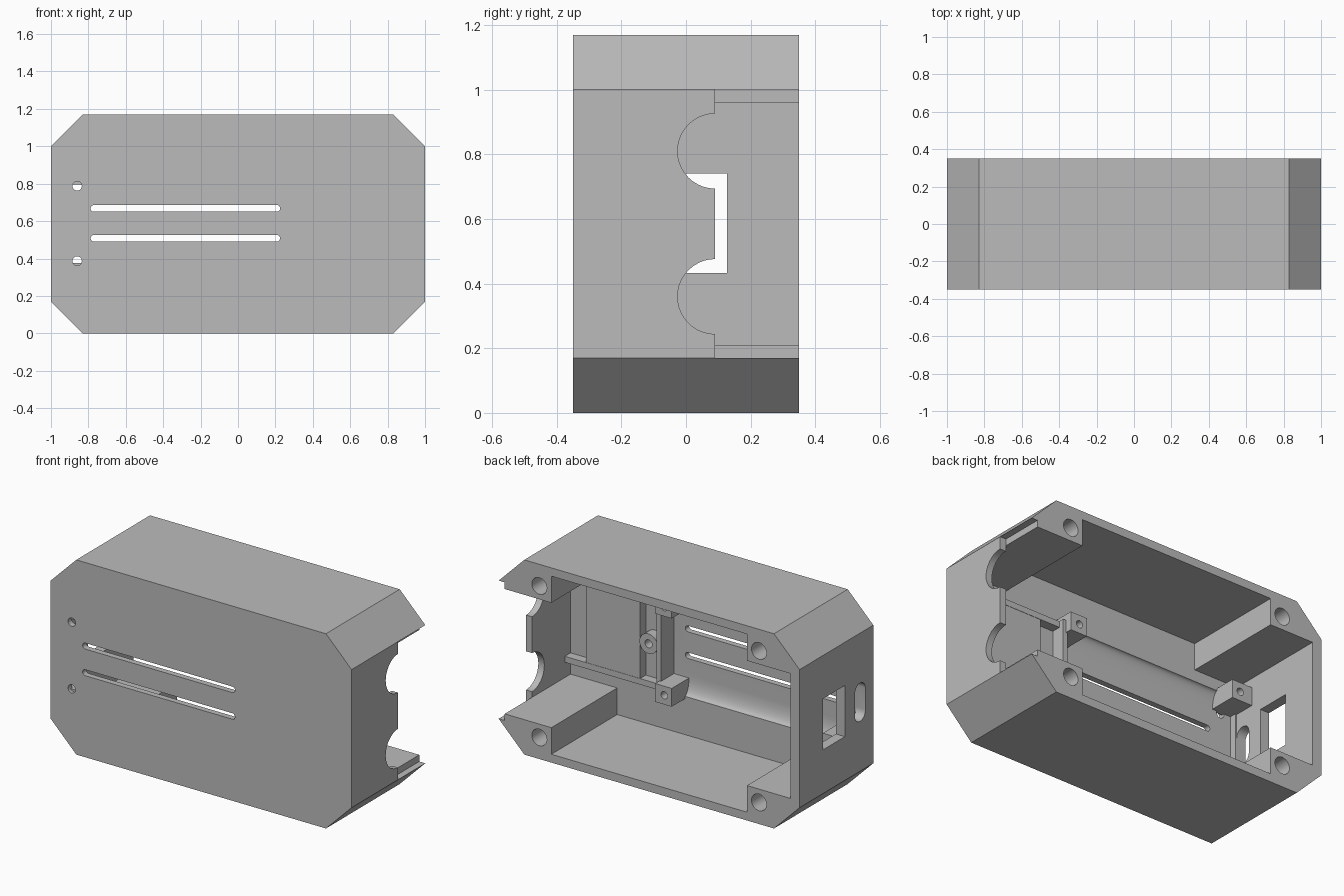
import bpy, bmesh, math
from mathutils import Matrix, Vector

cube = bpy.data.objects.get("Cube")
if cube:
    bpy.data.objects.remove(cube)

grey = bpy.data.materials.new("plain_grey")
grey.use_nodes = True
colour = (0.5, 0.5, 0.5, 1)
grey.diffuse_color = colour
grey.node_tree.nodes["Principled BSDF"].inputs["Base Color"].default_value = colour


def finish(bm, name):
    bmesh.ops.recalc_face_normals(bm, faces=bm.faces)
    mesh = bpy.data.meshes.new(name)
    bm.to_mesh(mesh)
    bm.free()
    mesh.materials.append(grey)
    ob = bpy.data.objects.new(name, mesh)
    bpy.context.collection.objects.link(ob)
    return ob


def box(name, x, y, z):
    bm = bmesh.new()
    bmesh.ops.create_cube(bm, size=1)
    for v in bm.verts:
        v.co = [(a + b) / 2 + c * (b - a) for (a, b), c in zip((x, y, z), v.co)]
    return finish(bm, name)


def prism(name, points, axis, start, end):
    """Extrude a 2D outline along x (points are y, z) or y (points are x, z)."""
    bm = bmesh.new()
    place = (lambda p: (start, p[0], p[1])) if axis == "x" else (lambda p: (p[0], start, p[1]))
    face = bm.faces.new([bm.verts.new(place(p)) for p in points])
    grown = bmesh.ops.extrude_face_region(bm, geom=[face])["geom"]
    shift = Vector((end - start, 0, 0) if axis == "x" else (0, end - start, 0))
    bmesh.ops.translate(bm, verts=[g for g in grown if isinstance(g, bmesh.types.BMVert)], vec=shift)
    return finish(bm, name)


def stadium(a, b, radius, steps=12):
    """Round-ended outline between two centres; equal centres give a circle."""
    a, b = Vector(a), Vector(b)
    d = b - a
    base = math.atan2(d.y, d.x)
    pts = []
    for centre, turn in ((b, -math.pi / 2), (a, math.pi / 2)):
        for i in range(steps + 1):
            if a == b and i == steps:
                continue
            t = base + turn + math.pi * i / steps
            pts.append((centre.x + radius * math.cos(t), centre.y + radius * math.sin(t)))
    return pts


def cut(target, cutter):
    mod = target.modifiers.new("cut", "BOOLEAN")
    mod.operation = "DIFFERENCE"
    mod.solver = "EXACT"
    mod.object = cutter
    bpy.context.view_layer.update()
    result = bpy.data.meshes.new_from_object(
        target.evaluated_get(bpy.context.evaluated_depsgraph_get()))
    target.modifiers.remove(mod)
    target.data = result
    bpy.data.objects.remove(cutter)


def drill(target, x, z, radius, start, end):
    cut(target, prism("drill", stadium((x, z), (x, z), radius), "y", start, end))


FRONT, BACK, INNER = -0.35, 0.35, -0.275
MID = 0.585

# Octagonal shell
outline = [(-0.83, 0), (0.83, 0), (1, 0.17), (1, 1), (0.83, 1.17),
           (-0.83, 1.17), (-1, 1), (-1, 0.17)]
shell = prism("case_shell", outline, "y", FRONT, BACK)

# Cavity, leaving four corner screw blocks
cut(shell, box("cavity", (-0.65, 0.65), (INNER, 0.5), (0.05, 1.12)))
cut(shell, box("cavity_wide", (-0.94, 0.96), (INNER, 0.5), (0.21, 0.96)))

# Thinned front wall with curved upper and lower edges
curve = [(INNER - 0.04 * math.sin(t), 0.28 + 0.11 * (1 - math.cos(t)))
         for t in [math.pi / 2 * i / 8 for i in range(9)]]
recess = [(-0.2, 0.28)] + curve
recess += [(y, 2 * MID - z) for y, z in reversed(recess)]
cut(shell, prism("recess", recess, "x", -0.93, 0.3))

# Screw holes in the corner blocks
for x in (-0.73, 0.73):
    for z in (0.13, 1.04):
        drill(shell, x, z, 0.05, 0.0, 0.5)

# Front slots and small round holes
for z in (0.508, 0.668):
    cut(shell, prism("slot", stadium((-0.77, z), (0.207, z), 0.018), "y", -0.5, 0))
for z in (0.387, 0.788):
    drill(shell, -0.86, z, 0.025, -0.5, 0)

# Open side wall with two round bites
cut(shell, box("side_opening", (0.96, 1.2), (0.09, 0.5), (0.17, 1)))
for z in (0.36, 0.81):
    cut(shell, prism("bite", stadium((0.09, z), (0.09, z), 0.116, 20), "x", 0.9, 1.2))

# Ports in the opposite wall
cut(shell, box("port", (-1.2, -0.9), (-0.08, 0.127), (0.433, 0.74)))
cut(shell, prism("port_slot", stadium((-0.225, 0.52), (-0.225, 0.65), 0.05), "x", -1.2, -0.9))

# Board posts with pilot holes
for side, x, span in (("inner", 0.25, (0.2, 0.31)), ("outer", -0.86, (-0.945, -0.805))):
    for level, z in (("lower", 0.32), ("upper", 0.85)):
        post = box(f"{level}_{side}_post", span, (-0.33, -0.15), (z - 0.055, z + 0.055))
        drill(post, x, z, 0.022, -0.25, 0)

# Module frame: rails, divider and raised pad
for level, z in (("lower", 0.32), ("upper", 0.85)):
    box(f"{level}_rail", (0.3, 0.965), (-0.29, -0.22), (z - 0.018, z + 0.018))
box("divider", (0.3, 0.33), (-0.33, -0.19), (0.3, 0.87))
box("raised_pad", (0.46, 0.82), (-0.29, -0.222), (0.33, 0.84))

# Screw boss beside the pad
boss = prism("screw_boss", stadium((0.4, 0.565), (0.4, 0.565), 0.06), "y", -0.29, -0.215)
drill(boss, 0.4, 0.565, 0.024, -0.27, 0)

# Smooth curved surfaces, keep edges sharp
bpy.ops.object.select_all(action="DESELECT")
for ob in (shell, boss):
    ob.select_set(True)
    bpy.context.view_layer.objects.active = ob
bpy.ops.object.shade_smooth_by_angle(angle=math.radians(30))
